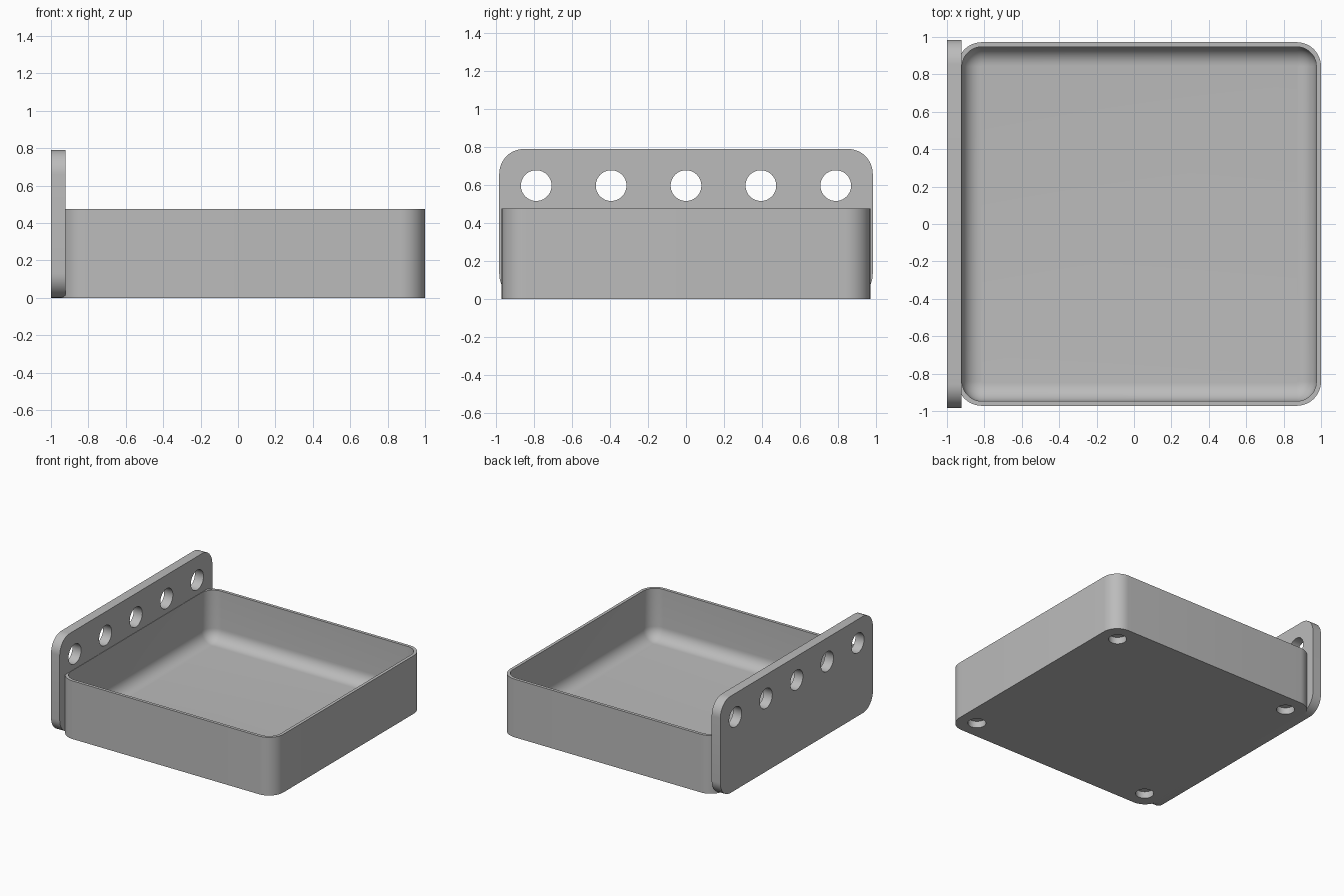
import bpy
import bmesh
from math import cos, sin, pi, radians
from mathutils import Matrix, Vector

cube = bpy.data.objects.get("Cube")
if cube:
    bpy.data.objects.remove(cube, do_unlink=True)

grey = bpy.data.materials.new("plain grey")
grey.use_nodes = True
colour = (0.5, 0.5, 0.5, 1)
grey.diffuse_color = colour
grey.node_tree.nodes["Principled BSDF"].inputs["Base Color"].default_value = colour


def rounded_rect(half_u, half_v, radius, steps=12):
    """Counter-clockwise outline of a rectangle with round corners."""
    points = []
    for corner, (su, sv) in enumerate([(1, 1), (-1, 1), (-1, -1), (1, -1)]):
        for i in range(steps + 1):
            a = (corner + i / steps) * pi / 2
            points.append((su * (half_u - radius) + radius * cos(a),
                           sv * (half_v - radius) + radius * sin(a)))
    return points


def loft(name, rings):
    """Solid skinned through rings of equal length, capped at both ends."""
    bm = bmesh.new()
    loops = [[bm.verts.new(p) for p in ring] for ring in rings]
    for low, high in zip(loops, loops[1:]):
        for i in range(len(low)):
            j = (i + 1) % len(low)
            bm.faces.new((low[i], low[j], high[j], high[i]))
    bm.faces.new(loops[0][::-1])
    bm.faces.new(loops[-1])
    bmesh.ops.recalc_face_normals(bm, faces=bm.faces)
    return to_object(name, bm)


def to_object(name, bm):
    mesh = bpy.data.meshes.new(name)
    bm.to_mesh(mesh)
    bm.free()
    mesh.materials.append(grey)
    obj = bpy.data.objects.new(name, mesh)
    bpy.context.collection.objects.link(obj)
    return obj


def drill(obj, centres, radius, depth, turn=Matrix()):
    """Cut round holes, then shade the finished part."""
    bm = bmesh.new()
    for centre in centres:
        bmesh.ops.create_cone(bm, cap_ends=True, segments=40, radius1=radius,
                              radius2=radius, depth=depth,
                              matrix=Matrix.Translation(Vector(centre)) @ turn)
    cutter = to_object(obj.name + "_cutter", bm)
    cutter.hide_render = True
    mod = obj.modifiers.new("holes", "BOOLEAN")
    mod.operation = "DIFFERENCE"
    mod.solver = "EXACT"
    mod.object = cutter
    bpy.ops.object.select_all(action="DESELECT")
    bpy.context.view_layer.objects.active = obj
    obj.select_set(True)
    bpy.ops.object.modifier_apply(modifier=mod.name)
    bpy.data.objects.remove(cutter, do_unlink=True)
    bpy.ops.object.shade_smooth_by_angle(angle=radians(30))


# Tray: thin walls, filleted inside floor
MID_X, HALF, TOP, FLOOR = 0.028, 0.972, 0.475, 0.065
WALL, CORNER, FILLET = 0.025, 0.13, 0.1


def tray_ring(inset, z):
    outline = rounded_rect(HALF - inset, HALF - inset, CORNER - inset)
    return [(MID_X + u, v, z) for u, v in outline]


rings = [tray_ring(0, 0), tray_ring(0, TOP), tray_ring(WALL, TOP)]
for k in range(11):
    a = k / 10 * pi / 2
    rings.append(tray_ring(WALL + FILLET * (1 - cos(a)),
                           FLOOR + FILLET * (1 - sin(a))))
tray = loft("tray", rings)

# Blind round sockets under the four corners
sockets = [(MID_X + 0.82 * sx, 0.82 * sy, 0) for sx in (-1, 1) for sy in (-1, 1)]
drill(tray, sockets, 0.068, 0.11)

# Upright mounting plate with a row of five holes
plate_outline = rounded_rect(0.985, 0.395, 0.13)
plate = loft("mounting_plate",
             [[(x, u, 0.395 + v) for u, v in plate_outline] for x in (-1, -0.922)])
drill(plate, [(-0.96, 0.395 * i, 0.597) for i in range(-2, 3)], 0.081, 0.3,
      Matrix.Rotation(pi / 2, 4, "Y"))
